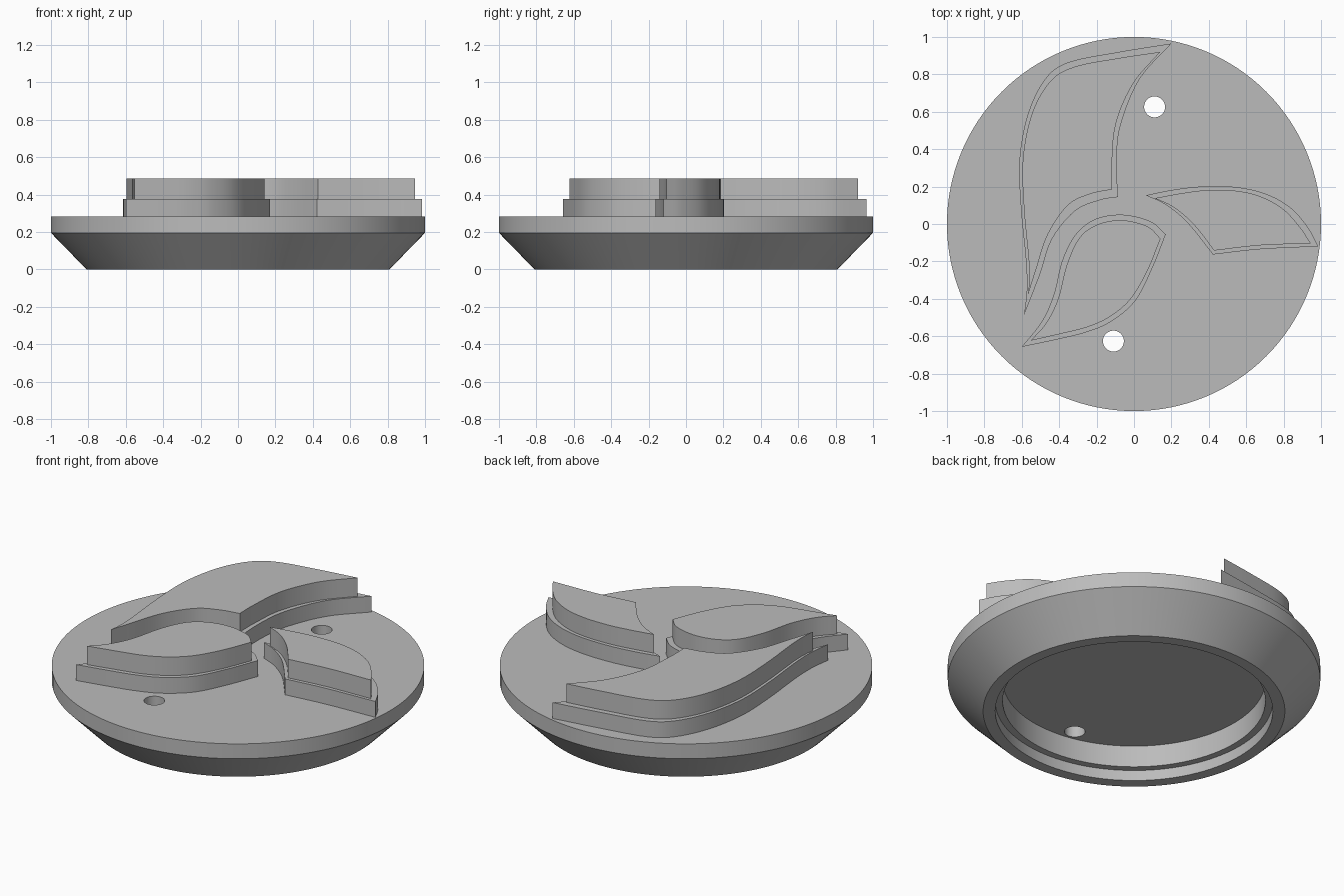
import bpy, bmesh, math
from mathutils import Vector

if "Cube" in bpy.data.objects:
    bpy.data.objects.remove(bpy.data.objects["Cube"])

grey = bpy.data.materials.new("plain grey")
grey.diffuse_color = (0.5, 0.5, 0.5, 1)
grey.use_nodes = True
grey.node_tree.nodes["Principled BSDF"].inputs["Base Color"].default_value = grey.diffuse_color


def add_object(name, bm):
    bmesh.ops.recalc_face_normals(bm, faces=bm.faces)
    mesh = bpy.data.meshes.new(name)
    bm.to_mesh(mesh)
    bm.free()
    mesh.materials.append(grey)
    ob = bpy.data.objects.new(name, mesh)
    bpy.context.collection.objects.link(ob)
    return ob


def smooth(ob):
    bpy.ops.object.select_all(action='DESELECT')
    ob.select_set(True)
    bpy.context.view_layer.objects.active = ob
    bpy.ops.object.shade_smooth_by_angle(angle=math.radians(25))


def lathe(name, profile, n=128):
    """Rings of the profile joined by quads, with both ends capped."""
    bm = bmesh.new()
    rings = [[bm.verts.new((r * math.cos(2 * math.pi * i / n), r * math.sin(2 * math.pi * i / n), z))
              for i in range(n)] for r, z in profile]
    for a, b in zip(rings, rings[1:]):
        for i in range(n):
            j = (i + 1) % n
            bm.faces.new((a[i], a[j], b[j], b[i]))
    bm.faces.new(rings[0])
    bm.faces.new(rings[-1])
    return add_object(name, bm)


def curve_through(points, steps=6):
    """Smooth curve through the points, without the last one."""
    p = [Vector(q) for q in points]
    p = [2 * p[0] - p[1]] + p + [2 * p[-1] - p[-2]]
    out = []
    for a, b, c, d in zip(p, p[1:], p[2:], p[3:]):
        for k in range(steps):
            t = k / steps
            out.append(0.5 * (2 * b + (c - a) * t + (2 * a - 5 * b + 4 * c - d) * t * t
                              + (3 * b - a - 3 * c + d) * t ** 3))
    return out


def blade_tier(name, sides, z0, z1):
    """Extruded outline; each side runs smoothly from one sharp corner to the next."""
    outline = []
    for i, side in enumerate(sides):
        outline += curve_through(side + [sides[(i + 1) % len(sides)][0]])
    bm = bmesh.new()
    low = [bm.verts.new((x, y, z0)) for x, y in outline]
    high = [bm.verts.new((x, y, z1)) for x, y in outline]
    bm.faces.new(low)
    bm.faces.new(high)
    for i in range(len(low)):
        j = (i + 1) % len(low)
        bm.faces.new((low[i], low[j], high[j], high[i]))
    smooth(add_object(name, bm))


# Round base with chamfered underside and stepped recess
TOP = 0.283
base = lathe("base", [(1, TOP), (1, 0.195), (0.81, 0), (0.745, 0),
                      (0.745, 0.062), (0.705, 0.062), (0.705, 0.19)])

# Two through holes
for s in (1, -1):
    cutter = lathe("hole_cutter", [(0.056, 0.1), (0.056, 0.4)], 32)
    cutter.location = (0.11 * s, 0.626 * s, 0)
    cutter.hide_render = True
    bpy.context.view_layer.update()
    mod = base.modifiers.new("hole", 'BOOLEAN')
    mod.operation = 'DIFFERENCE'
    mod.solver = 'EXACT'
    mod.object = cutter
    bpy.context.view_layer.objects.active = base
    bpy.ops.object.modifier_apply(modifier=mod.name)
    bpy.data.objects.remove(cutter)
smooth(base)

# Long blade
long_lower = [
    [(0.2, 0.965), (-0.08, 0.92), (-0.35, 0.865), (-0.475, 0.775), (-0.567, 0.588),
     (-0.612, 0.345), (-0.604, 0.08), (-0.578, -0.19), (-0.573, -0.35)],
    [(-0.588, -0.487), (-0.503, -0.27), (-0.438, -0.08), (-0.315, 0.07), (-0.18, 0.128)],
    [(-0.086, 0.144), (-0.093, 0.345), (-0.07, 0.535), (0.03, 0.775)]]
long_upper = [
    [(0.14, 0.92), (-0.075, 0.888), (-0.32, 0.84), (-0.45, 0.76), (-0.546, 0.588),
     (-0.594, 0.345), (-0.588, 0.08), (-0.563, -0.19), (-0.56, -0.3)],
    [(-0.567, -0.38), (-0.524, -0.245), (-0.46, -0.055), (-0.353, 0.1), (-0.235, 0.16)],
    [(-0.118, 0.185), (-0.118, 0.32), (-0.097, 0.535), (-0.005, 0.75)]]

# Front blade
front_lower = [
    [(-0.6, -0.657), (-0.4, -0.615), (-0.26, -0.58), (-0.128, -0.525), (0.005, -0.413),
     (0.096, -0.24)],
    [(0.17, -0.055), (0.086, 0.015), (-0.064, 0.05), (-0.21, 0.025), (-0.315, -0.06),
     (-0.385, -0.2), (-0.428, -0.375), (-0.492, -0.52)]]
front_upper = [
    [(-0.553, -0.624), (-0.396, -0.588), (-0.246, -0.55), (-0.128, -0.495), (-0.02, -0.403),
     (0.07, -0.254)],
    [(0.142, -0.078), (0.07, -0.012), (-0.064, 0.02), (-0.193, -0.002), (-0.29, -0.072),
     (-0.358, -0.215), (-0.406, -0.4), (-0.47, -0.53)]]

# Side blade
side_lower = [
    [(0.063, 0.153), (0.166, 0.105), (0.283, 0.01)],
    [(0.422, -0.163), (0.674, -0.135)],
    [(0.985, -0.12), (0.93, -0.018), (0.834, 0.09), (0.7, 0.163), (0.54, 0.198),
     (0.353, 0.2), (0.193, 0.18)]]
side_upper = [
    [(0.112, 0.138), (0.219, 0.085), (0.326, -0.01)],
    [(0.428, -0.142), (0.674, -0.114)],
    [(0.945, -0.104), (0.888, -0.018), (0.797, 0.08), (0.674, 0.148), (0.54, 0.178),
     (0.38, 0.18), (0.246, 0.163)]]

# Each blade is a wide lower tier with a slightly inset upper tier
for name, lower, upper in (("long_blade", long_lower, long_upper),
                           ("front_blade", front_lower, front_upper),
                           ("side_blade", side_lower, side_upper)):
    blade_tier(name + "_lower", lower, TOP - 0.02, 0.377)
    blade_tier(name + "_upper", upper, 0.36, 0.487)
